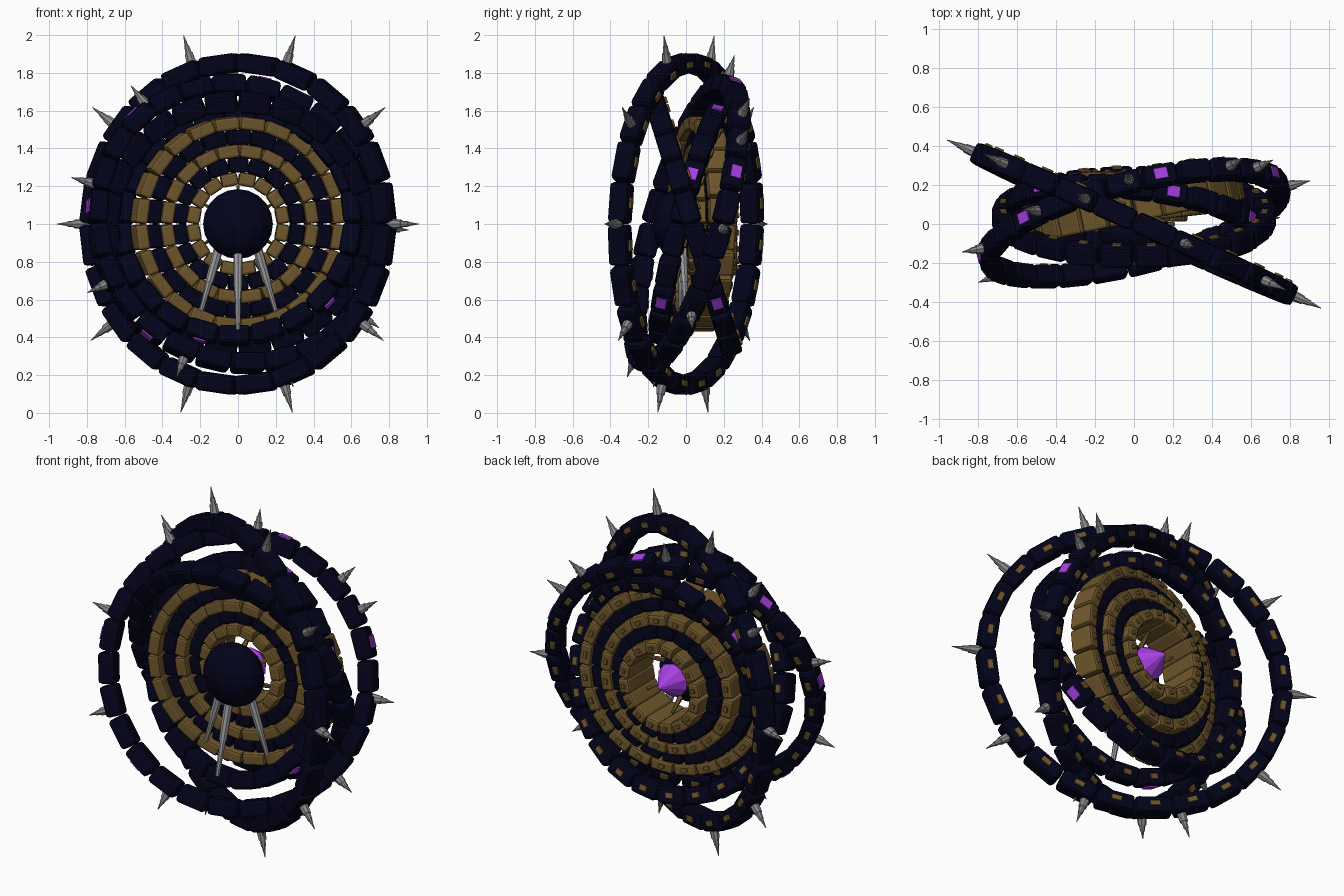
import bpy, bmesh, math
from mathutils import Matrix, Vector

cube = bpy.data.objects.get("Cube")
if cube:
    bpy.data.objects.remove(cube, do_unlink=True)


def material(name, rgb, rough=0.6):
    m = bpy.data.materials.new(name)
    m.use_nodes = True
    m.diffuse_color = (*rgb, 1)
    node = m.node_tree.nodes["Principled BSDF"]
    node.inputs["Base Color"].default_value = (*rgb, 1)
    node.inputs["Roughness"].default_value = rough
    return m


NAVY = material("dark_navy", (0.001, 0.001, 0.011))
GOLD = material("old_gold", (0.16, 0.095, 0.025))
PURPLE = material("bright_purple", (0.38, 0.05, 0.75))
GRAY = material("steel_gray", (0.25, 0.25, 0.26))
PALE = material("pale_steel", (0.34, 0.34, 0.35))


def finish(name, bm, mat, bevel=0.0):
    bmesh.ops.recalc_face_normals(bm, faces=bm.faces)
    mesh = bpy.data.meshes.new(name)
    bm.to_mesh(mesh)
    bm.free()
    mesh.materials.append(mat)
    ob = bpy.data.objects.new(name, mesh)
    bpy.context.collection.objects.link(ob)
    if bevel:
        mod = ob.modifiers.new("rounded_edges", "BEVEL")
        mod.width = bevel
        mod.segments = 2


def box(bm, frame, size, offset=(0, 0, 0)):
    m = frame @ Matrix.Translation(offset) @ Matrix.Diagonal((*size, 1))
    bmesh.ops.create_cube(bm, size=1, matrix=m)


def rod(bm, start, end, r1, r2, sides=8):
    start, end = Vector(start), Vector(end)
    d = end - start
    m = Matrix.Translation((start + end) / 2) @ d.to_track_quat("Z", "Y").to_matrix().to_4x4()
    bmesh.ops.create_cone(bm, cap_ends=True, segments=sides, radius1=r1,
                          radius2=r2, depth=d.length, matrix=m)


def ring_frame(ring, angle):
    """Frame on a tilted ring: x outward, y along the ring, z to the back."""
    a, b = ring["tilt"]
    u = Vector((1, a, 0)).normalized()
    n = Vector((-a, 1, -b)).normalized()
    u = (u - n * u.dot(n)).normalized()
    w = u.cross(n)
    out = u * math.cos(angle) + w * math.sin(angle)
    along = n.cross(out)
    m = Matrix((out, along, n)).transposed().to_4x4()
    m.translation = Vector((0, ring["y"], 1)) + out * ring["radius"]
    return m


def build_ring(ring):
    name, count, r = ring["name"], ring["count"], ring["radius"]
    wide, deep = ring["size"]
    step = math.tau / count
    length = step * r * 0.96
    frames = [ring_frame(ring, (i + 0.5) * step) for i in range(count)]

    # Rounded blocks
    blocks = bmesh.new()
    for f in frames:
        box(blocks, f, (wide, length, deep))
    finish(name, blocks, ring["mat"], wide * 0.2)

    # A small gold stud on the back of each block
    if ring["studs"]:
        studs = bmesh.new()
        for f in frames:
            box(studs, f, (wide * 0.32, length * 0.28, 0.022), (0, 0, deep / 2))
        finish(name + "_studs", studs, GOLD, 0.004)

    # Glowing plates on chosen blocks
    if ring.get("lights"):
        plates = bmesh.new()
        for deg in ring["lights"]:
            f = frames[math.floor(math.radians(deg) / step)]
            box(plates, f, (0.0095, length * 0.4, deep * 0.52), (wide / 2 + 0.003, 0, 0))
        finish(name + "_lights", plates, PURPLE)

    # Outward spikes: stepped collar and pointed tip
    if ring.get("spikes"):
        spikes, k = bmesh.new(), ring["spike_scale"]
        for deg in ring["spikes"]:
            f = ring_frame(ring, math.radians(deg))
            x = wide / 2
            parts = ((-0.02, 0.05, 0.029, 0.023), (0.05, 0.09, 0.018, 0.014),
                     (0.09, 0.15, 0.011, 0.002))
            for x1, x2, r1, r2 in parts:
                rod(spikes, f @ Vector((x + x1 * k, 0, 0)), f @ Vector((x + x2 * k, 0, 0)), r1, r2)
        finish(name + "_spikes", spikes, GRAY)


# Four large rings, each tilted its own way
big = dict(size=(0.1, 0.11), mat=NAVY, studs=True)
build_ring(dict(big, name="outer_ring", radius=0.85, count=24, tilt=(-0.45, 0.02), y=0,
                spikes=range(0, 360, 36), spike_scale=1))
build_ring(dict(big, name="second_ring", radius=0.765, count=26, tilt=(0.25, 0.29), y=0.005,
                spikes=(358, 34, 48, 88, 125, 164, 204, 245, 285, 322), spike_scale=0.75,
                lights=(25, 78, 131, 177, 232)))
build_ring(dict(big, name="third_ring", radius=0.675, count=24, tilt=(0, -0.31), y=0.035,
                lights=(325,)))
build_ring(dict(big, name="fourth_ring", radius=0.61, count=22, tilt=(-0.11, 0.26), y=0.03,
                lights=(25, 81, 142, 260, 323)))

# Nested inner rings: gold and navy in turn, squarer and deeper towards the middle
for k in range(5):
    gold = k % 2 == 0
    deep = 0.14 + 0.03 * k if gold else 0.09 + 0.03 * k
    build_ring(dict(name=f"inner_ring_{k + 1}", radius=0.532 - 0.0735 * k, count=24 - 2 * k,
                    tilt=(0.21 - 0.05 * k, 0), y=0.08 + 0.015 * k,
                    size=(0.07 if gold else 0.08, deep),
                    mat=GOLD if gold else NAVY, studs=gold))

# Central ball, flattened front to back
EYE = Vector((0, -0.04, 1))
bm = bmesh.new()
bmesh.ops.create_uvsphere(bm, u_segments=16, v_segments=10, radius=0.185,
                          matrix=Matrix.Translation(EYE) @ Matrix.Diagonal((1, 0.75, 1, 1)))
finish("central_ball", bm, NAVY)

# Pointed crystal behind the ball
bm = bmesh.new()
rod(bm, EYE + Vector((0, 0.1, 0)), EYE + Vector((0, 0.17, 0)), 0.07, 0.1, 10)
rod(bm, EYE + Vector((0, 0.17, 0)), EYE + Vector((0, 0.31, 0)), 0.1, 0.002, 10)
finish("rear_crystal", bm, PURPLE)

# Thin prongs between the ball and the innermost ring
bm = bmesh.new()
for i in range(6):
    a = (i + 0.5) * math.tau / 6
    d = Vector((math.cos(a), 0, math.sin(a)))
    rod(bm, EYE + d * 0.12 + Vector((0, 0.08, 0)), EYE + d * 0.2 + Vector((0, 0.17, 0)),
        0.018, 0.008, 6)
finish("rear_prongs", bm, GOLD)

# Three telescoping legs under the ball
bm = bmesh.new()
for top, foot in (((-0.1, -0.02, 0.88), (-0.195, -0.03, 0.54)),
                  ((0, -0.08, 0.88), (0, -0.2, 0.44)),
                  ((0.1, -0.02, 0.88), (0.2, 0, 0.54))):
    top, foot = Vector(top), Vector(foot)
    mid = top.lerp(foot, 0.55)
    rod(bm, top, mid, 0.026, 0.022)
    rod(bm, mid, foot, 0.018, 0.012)
finish("hanging_legs", bm, PALE)
